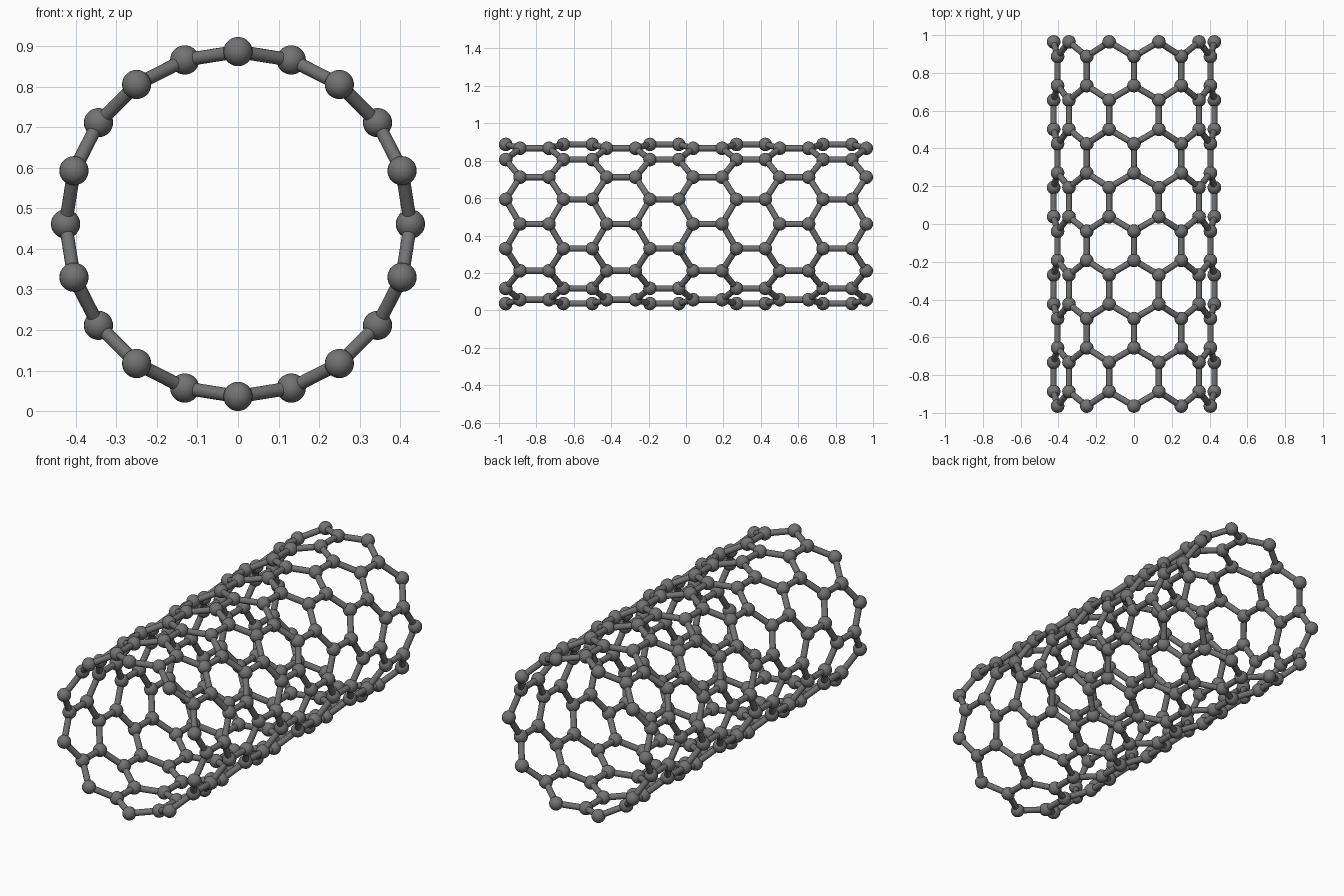
import bpy, bmesh, math
from mathutils import Vector, Matrix

if "Cube" in bpy.data.objects:
    bpy.data.objects.remove(bpy.data.objects["Cube"])

COUNT = 20            # positions around the tube
RADIUS = 0.4255       # tube radius through the ball centres
BALL, ROD = 0.036, 0.0165
CENTRE_Z = RADIUS + BALL
STEP = 1.928 / 12.5   # length of a lengthwise rod

grey = bpy.data.materials.new("dark grey")
grey.diffuse_color = (0.17, 0.17, 0.17, 1)
grey.use_nodes = True
grey.node_tree.nodes["Principled BSDF"].inputs["Base Color"].default_value = grey.diffuse_color


def point(k, y):
    a = math.tau * k / COUNT
    return Vector((RADIUS * math.sin(a), y, CENTRE_Z + RADIUS * math.cos(a)))


def template(make):
    """Vertices and faces of one small primitive."""
    bm = bmesh.new()
    make(bm)
    bm.verts.index_update()
    verts = [v.co.copy() for v in bm.verts]
    faces = [[v.index for v in f.verts] for f in bm.faces]
    bm.free()
    return verts, faces


def scatter(name, shape, matrices):
    """One smooth object holding a copy of the shape at every matrix."""
    base_verts, base_faces = shape
    verts, faces = [], []
    for m in matrices:
        start = len(verts)
        verts.extend(m @ v for v in base_verts)
        faces.extend([start + i for i in f] for f in base_faces)
    mesh = bpy.data.meshes.new(name)
    mesh.from_pydata(verts, [], faces)
    mesh.polygons.foreach_set("use_smooth", [True] * len(faces))
    mesh.materials.append(grey)
    mesh.update()
    bpy.context.collection.objects.link(bpy.data.objects.new(name, mesh))


def rod_matrix(a, b):
    d = b - a
    turn = d.to_track_quat('Z', 'Y').to_matrix().to_4x4()
    return Matrix.Translation((a + b) / 2) @ turn @ Matrix.Diagonal((1, 1, d.length, 1))


def parity(i):
    return 0 if i % 4 in (0, 3) else 1


# Rings along the tube: short zigzag steps alternate with long ones
levels = [-0.964]
for i in range(17):
    levels.append(levels[-1] + (STEP / 2 if i % 2 == 0 else STEP))

# Balls at every lattice joint
ball = template(lambda bm: bmesh.ops.create_uvsphere(
    bm, u_segments=24, v_segments=14, radius=BALL))
scatter("joint_balls", ball, [Matrix.Translation(point(k, y))
                              for i, y in enumerate(levels)
                              for k in range(parity(i), COUNT, 2)])

# Rods joining neighbouring balls, their open ends hidden inside the balls
rod = template(lambda bm: bmesh.ops.create_cone(
    bm, cap_ends=False, segments=16, radius1=ROD, radius2=ROD, depth=1))
scatter("lattice_rods", rod, [rod_matrix(point(k, levels[i]), point(k + s, levels[i + 1]))
                              for i in range(17)
                              for k in range(parity(i), COUNT, 2)
                              for s in ((-1, 1) if i % 2 == 0 else (0,))])
